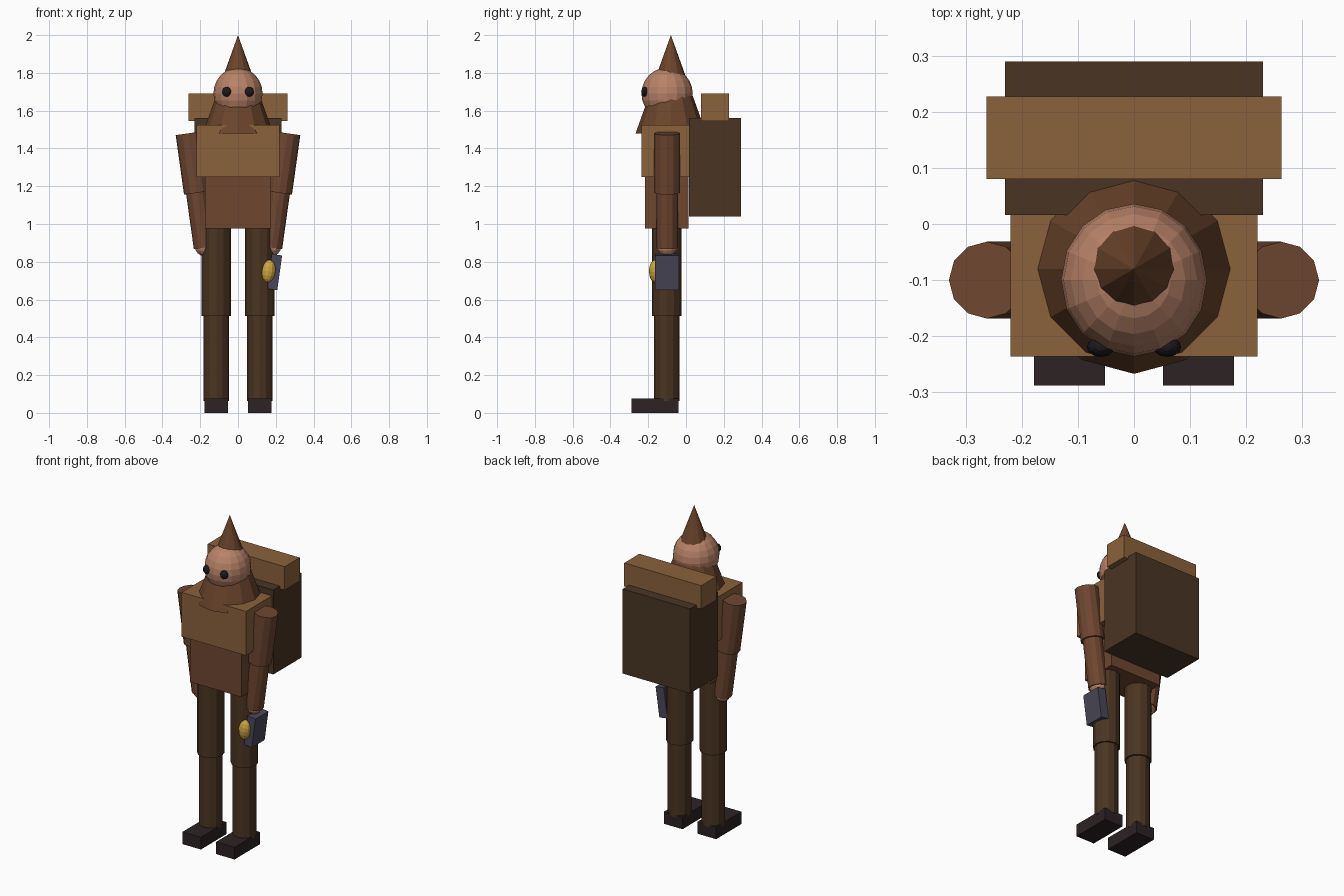
import bpy
import math
from mathutils import Vector

if "Cube" in bpy.data.objects:
    bpy.data.objects.remove(bpy.data.objects["Cube"])


def material(name, rgb):
    """Flat colour given as sRGB 0-255, stored as linear."""
    def lin(c):
        c /= 255
        return c / 12.92 if c <= 0.04045 else ((c + 0.055) / 1.055) ** 2.4
    m = bpy.data.materials.new(name)
    m.diffuse_color = (*[lin(c) for c in rgb], 1)
    m.use_nodes = True
    m.node_tree.nodes["Principled BSDF"].inputs["Base Color"].default_value = m.diffuse_color
    return m


HOOD = material("hood_brown", (107, 68, 43))
CLOTH = material("russet_cloth", (110, 70, 48))
TAN = material("tan_leather", (139, 98, 60))
PACK = material("dark_pack", (74, 53, 36))
TROUSER = material("trouser_brown", (74, 52, 33))
BOOT = material("boot_black", (44, 34, 36))
SKIN = material("skin", (184, 130, 104))
METAL = material("blue_grey_metal", (74, 70, 88))
GOLD = material("gold", (205, 165, 60))
EYE = material("eye_black", (28, 25, 28))


def finish(name, mat):
    ob = bpy.context.object
    ob.name = name
    ob.data.name = name
    ob.data.materials.append(mat)
    return ob


def box(name, mat, lo, hi, tilt=0):
    """Box from its low and high corners, tilted about y through its centre."""
    lo, hi = Vector(lo), Vector(hi)
    bpy.ops.mesh.primitive_cube_add(size=1, location=(lo + hi) / 2, rotation=(0, tilt, 0))
    ob = finish(name, mat)
    ob.scale = hi - lo
    return ob


def ball(name, mat, centre, radii, segments=14, rings=10, tilt=0):
    bpy.ops.mesh.primitive_uv_sphere_add(segments=segments, ring_count=rings, radius=1,
                                         location=centre, rotation=(0, tilt, 0))
    ob = finish(name, mat)
    ob.scale = radii
    return ob


def limb(name, mat, bottom, top, radius, sides=12):
    """Faceted cylinder between two points lying in an x-z plane."""
    a, b = Vector(bottom), Vector(top)
    d = b - a
    bpy.ops.mesh.primitive_cylinder_add(vertices=sides, radius=radius, depth=d.length,
                                        location=(a + b) / 2,
                                        rotation=(0, math.atan2(d.x, d.z), 0))
    return finish(name, mat)


LEAN = math.radians(8)


def arm_point(side, z):
    """Point on the leaning arm axis at height z."""
    return (side * (0.262 - 0.14 * (1.48 - z)), -0.10, z)


# body
box("torso", CLOTH, (-0.175, -0.217, 0.975), (0.175, 0.012, 1.30))
box("chest_cape", TAN, (-0.22, -0.236, 1.25), (0.22, 0.017, 1.523))

# backpack and the roll on top of it
box("backpack", PACK, (-0.23, 0.016, 1.04), (0.23, 0.29, 1.562))
box("bedroll", TAN, (-0.263, 0.08, 1.545), (0.263, 0.227, 1.69))

# head and pointed hood
ball("head", SKIN, (0, -0.10, 1.69), (0.13, 0.136, 0.138), 16, 12)
bpy.ops.mesh.primitive_cone_add(vertices=12, radius1=0.187, radius2=0, depth=0.52,
                                location=(0, -0.08, 1.74))
finish("pointed_hood", HOOD)

# parts that repeat on both sides
for side, label in ((-1, "left"), (1, "right")):
    ball(f"eye_{label}", EYE, (side * 0.059, -0.219, 1.70), (0.025, 0.018, 0.026), 12, 8)

    limb(f"upper_arm_{label}", CLOTH, arm_point(side, 1.165), arm_point(side, 1.48), 0.0685)
    limb(f"forearm_{label}", CLOTH, arm_point(side, 0.875), arm_point(side, 1.18), 0.057)
    ball(f"hand_{label}", SKIN, arm_point(side, 0.88), (0.05, 0.052, 0.05), 12, 8)

    x = side * 0.115
    limb(f"thigh_{label}", TROUSER, (x, -0.102, 0.512), (x, -0.102, 1.0), 0.077)
    limb(f"shin_{label}", TROUSER, (x, -0.102, 0.063), (x, -0.102, 0.53), 0.067)
    box(f"boot_{label}", BOOT, (x - 0.063, -0.288, 0), (x + 0.063, -0.04, 0.075))

# hand-held lantern: metal case with a gold lens
box("lantern_case", METAL, (0.166, -0.163, 0.653), (0.221, -0.037, 0.838), LEAN)
ball("lantern_lens", GOLD, (0.161, -0.163, 0.75), (0.037, 0.033, 0.061), 12, 8, LEAN)
